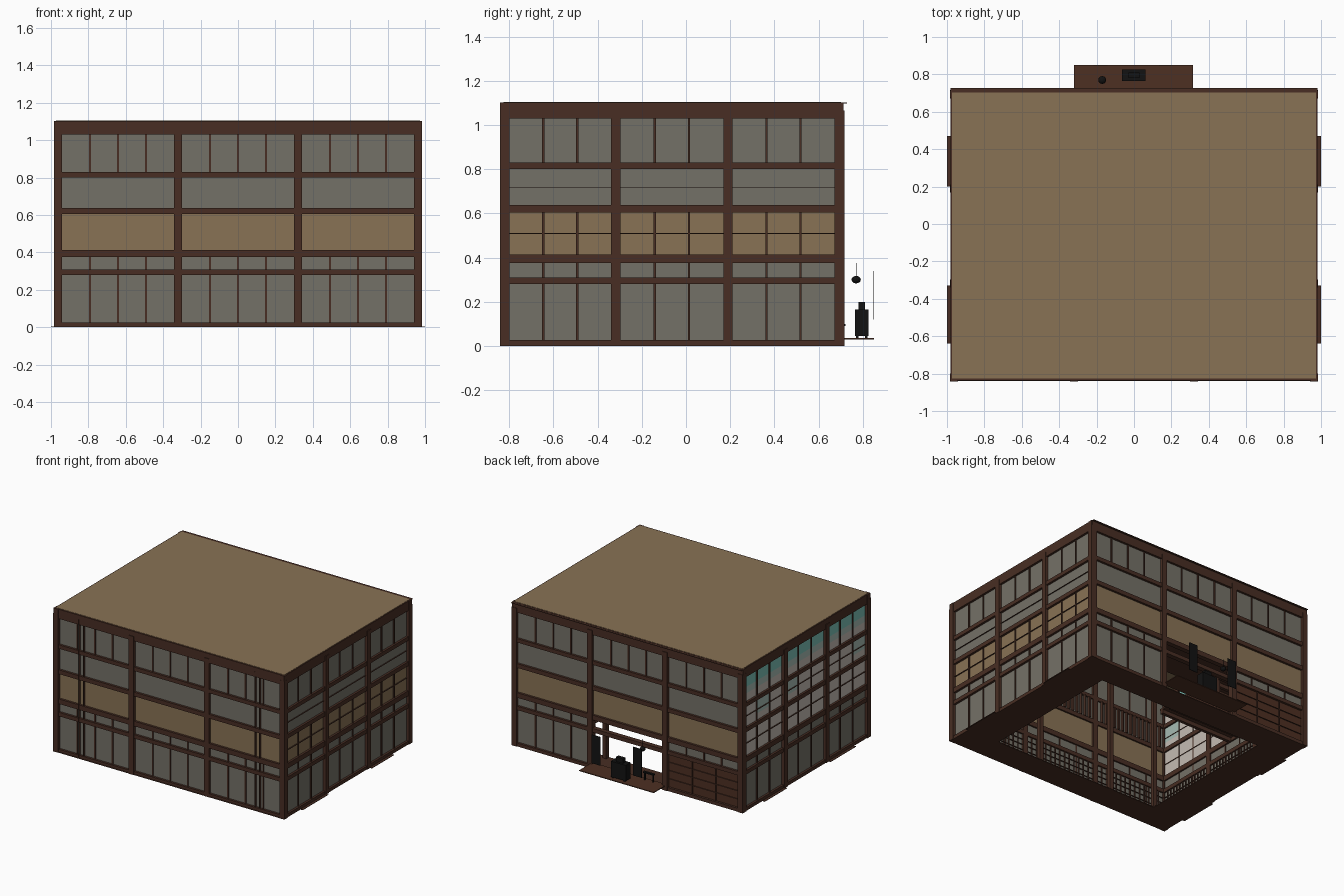
import bpy
import bmesh
from mathutils import Vector

cube = bpy.data.objects.get("Cube")
if cube:
    bpy.data.objects.remove(cube, do_unlink=True)


def material(name, r, g, b):
    mat = bpy.data.materials.new(name)
    mat.use_nodes = True
    mat.diffuse_color = (r, g, b, 1)
    shader = mat.node_tree.nodes["Principled BSDF"]
    shader.inputs["Base Color"].default_value = (r, g, b, 1)
    shader.inputs["Roughness"].default_value = 0.9
    return mat


TIMBER = material("dark timber", 0.065, 0.027, 0.017)
BOARD = material("reddish board", 0.075, 0.029, 0.016)
TAN = material("tan plaster", 0.25, 0.17, 0.09)
GREY = material("grey paper", 0.175, 0.165, 0.137)
PALE = material("pale paper", 0.55, 0.5, 0.45)
TEAL = material("teal glass", 0.2, 0.52, 0.46)
MIST = material("misty teal glass", 0.38, 0.5, 0.45)
BLACK = material("black iron", 0.006, 0.006, 0.006)


def add_box(bm, lo, hi):
    """Add an axis-aligned box between two opposite corners."""
    lo, hi = Vector(lo), Vector(hi)
    size, mid = hi - lo, (hi + lo) / 2
    for v in bmesh.ops.create_cube(bm, size=1)["verts"]:
        v.co = Vector(c * abs(s) for c, s in zip(v.co, size)) + mid


def finish(name, bm, mat):
    mesh = bpy.data.meshes.new(name)
    bm.to_mesh(mesh)
    bm.free()
    mesh.materials.append(mat)
    obj = bpy.data.objects.new(name, mesh)
    bpy.context.collection.objects.link(obj)
    return obj


def boxes(name, mat, *pairs):
    bm = bmesh.new()
    for lo, hi in pairs:
        add_box(bm, lo, hi)
    return finish(name, bm, mat)


# Wall planes: outward depth d is added to the plane position
WALLS = {
    "front": lambda u, d, z: (u, -0.82 - d, z),
    "back": lambda u, d, z: (u, 0.695 + d, z),
    "left": lambda u, d, z: (0.963 + d, u, z),
    "right": lambda u, d, z: (-0.963 - d, u, z),
}
POSTS_X = [-0.963, -0.32, 0.32, 0.963]
POSTS_Y = [-0.82, -0.318, 0.19, 0.692]
HALF = 0.021


class Wall:
    """Collects the boxes of one wall, grouped by part and material."""

    def __init__(self, side):
        self.side, self.place, self.parts = side, WALLS[side], {}

    def add(self, part, mat, u0, u1, z0, z1, d0, d1):
        bm, _ = self.parts.setdefault(part, (bmesh.new(), mat))
        add_box(bm, self.place(u0, d0, z0), self.place(u1, d1, z1))

    def bars(self, u0, u1, z0, z1, cols, rows=1, part="mullions", d0=-0.012, d1=0.007, w=0.005):
        for i in range(1, cols):
            u = u0 + (u1 - u0) * i / cols
            self.add(part, TIMBER, u - w, u + w, z0, z1, d0, d1)
        for i in range(1, rows):
            z = z0 + (z1 - z0) * i / rows
            self.add(part, TIMBER, u0, u1, z - w / 2, z + w / 2, d0, d1)

    def finish(self):
        for part, (bm, mat) in self.parts.items():
            bmesh.ops.recalc_face_normals(bm, faces=bm.faces)
            finish(f"{self.side}_{part}", bm, mat)


BEAMS = [(0, 0.026), (0.28, 0.31), (0.375, 0.413), (0.605, 0.637), (0.8, 0.83), (1.03, 1.103)]
GROUND, TRANSOM, BAND, MIDDLE, TOP = [(a[1], b[0]) for a, b in zip(BEAMS, BEAMS[1:])]

for side in WALLS:
    wall = Wall(side)
    along_x = side in ("front", "back")
    posts = POSTS_X if along_x else POSTS_Y
    panes = 4 if along_x else 3
    # Posts and horizontal beams
    for u in posts:
        wall.add("posts", TIMBER, u - HALF, u + HALF, 0, 1.065, -0.02, 0.022)
    for i, (z0, z1) in enumerate(BEAMS):
        spans = [(posts[0], posts[-1])]
        if side == "back" and i == 0:
            spans = [posts[:2], posts[2:]]
        for u0, u1 in spans:
            wall.add("beams", TIMBER, u0 - HALF, u1 + HALF, z0, z1, -0.02, 0.017)
    # Infill panels of the three bays
    for bay in range(3):
        u0, u1 = posts[bay] + HALF, posts[bay + 1] - HALF
        opening = side == "back" and bay == 1
        boarded = side == "back" and bay == 0
        light = side == "right"

        def panel(part, mat, z0, z1, a=u0, b=u1):
            wall.add(part, mat, a, b, z0, z1, -0.008, 0)

        if boarded:
            panel("boards", BOARD, *GROUND)
            wall.bars(u0, u1, *GROUND, 3, 4, "board_battens", w=0.003)
        elif not opening:
            panel("paper", GREY, *GROUND)
            wall.bars(u0, u1, *GROUND, panes)
        if not opening:
            panel("paper", GREY, *TRANSOM)
            wall.bars(u0, u1, *TRANSOM, panes)
        wall.bars(u0, u1, *TOP, panes)
        if light:
            # Bright upper windows, tinted towards the top of each pane
            panel("bright_paper", PALE, *BAND)
            for row, (z0, z1) in enumerate((MIDDLE, TOP)):
                for p in range(3):
                    a, b = (u0 + (u1 - u0) * k / 3 for k in (p, p + 1))
                    za, zb = (z0 + (z1 - z0) * k for k in (0.3, 0.55))
                    tinted = row == 1 or (bay + p) % 3 == 0
                    panel("bright_paper", PALE, z0, za, a, b)
                    panel("misty_glass" if tinted else "bright_paper", MIST, za, zb, a, b)
                    panel("teal_glass" if row and tinted else "misty_glass" if tinted
                          else "bright_paper", TEAL if row else MIST, zb, z1, a, b)
        else:
            panel("plaster_band", TAN, *BAND)
            panel("paper", GREY, *MIDDLE)
            panel("paper", GREY, *TOP)
        if not along_x:
            wall.bars(u0, u1, *BAND, 3, 2)
            wall.bars(u0, u1, *MIDDLE, 3 if light else 1, 2, w=0.004)
        # Inner lattice and slats
        if side != "back":
            wall.bars(u0, u1, *GROUND, 14, 6, "inner_lattice", -0.018, -0.009, 0.003)
        if along_x:
            wall.bars(u0, u1, *MIDDLE, 16, 1, "inner_slats", -0.03, -0.009, 0.006)
    wall.finish()

# Thin full-height fins on the front
boxes("front_fins", TIMBER, *[((s * x - 0.001, -0.84, 0), (s * x + 0.001, -0.82, 1.07))
                              for s in (-1, 1) for x in (0.73, 0.77)])

# Roof slab and thin edging at the back
boxes("roof", TAN, ((-0.972, -0.826, 1.07), (0.972, 0.702, 1.105)))
boxes("roof_back_edging", TIMBER, ((-0.98, 0.7, 1.098), (0.98, 0.728, 1.102)))

# Ground border around the open middle
X, F, B, HX, HF, HB = 0.98, -0.84, 0.71, 0.71, -0.63, 0.5
T = 0.006
boxes("ground_border", TIMBER,
      ((-X, F, 0), (X, HF, T)), ((-X, HB, 0), (X, B, T)),
      ((-X, HF, 0), (-HX, HB, T)), ((HX, HF, 0), (X, HB, T)))
boxes("side_steps", TIMBER, *[((min(s * X, s), y0, 0), (max(s * X, s), y1, 0.003))
                              for s in (-1, 1) for y0, y1 in ((-0.64, -0.33), (0.2, 0.47))])

# Inner columns and the upper gallery with its joists
boxes("inner_columns", TIMBER, *[((x - 0.016, y - 0.016, 0), (x + 0.016, y + 0.016, 1.07))
                                 for x in (-0.72, -0.32, 0.32, 0.72) for y in (-0.64, 0.52)])
boxes("gallery_floor", TIMBER, ((-0.95, -0.1, 0.4), (-0.32, 0.68, 0.412)),
      ((-0.32, 0.35, 0.4), (0.95, 0.68, 0.412)))
boxes("gallery_joists", TIMBER, *[((-0.95, y - 0.012, 0.37), (-0.32, y + 0.012, 0.4))
                                  for y in [-0.08 + 0.09 * i for i in range(9)]])

# Veranda deck at the back opening
boxes("veranda_deck", BOARD, ((-0.32, 0.69, 0.03), (0.315, 0.85, 0.036)))

# Hanging screens, stove and small bench on the veranda
boxes("hanging_screens", BLACK, *[((x - 0.037, 0.848, 0.12), (x + 0.037, 0.851, 0.34))
                                  for x in (0.17, -0.18)])
boxes("stove", BLACK, ((-0.065, 0.765, 0.045), (0.062, 0.825, 0.165)),
      ((-0.03, 0.78, 0.165), (0.03, 0.81, 0.2)),
      *[((x - 0.006, y - 0.006, 0.036), (x + 0.006, y + 0.006, 0.045))
        for x in (-0.05, 0.05) for y in (0.775, 0.815)])
boxes("small_bench", BLACK, ((-0.23, 0.705, 0.09), (-0.14, 0.722, 0.1)),
      *[((x - 0.004, 0.708, 0.036), (x + 0.004, 0.718, 0.09)) for x in (-0.22, -0.15)])

# Round hanging lamp on a cord
bm = bmesh.new()
bmesh.ops.create_uvsphere(bm, u_segments=12, v_segments=8, radius=0.021)
for v in bm.verts:
    v.co = Vector((v.co.x - 0.17, v.co.y + 0.77, v.co.z * 0.8 + 0.3))
add_box(bm, (-0.171, 0.769, 0.31), (-0.169, 0.771, 0.375))
finish("hanging_lamp", bm, BLACK)
